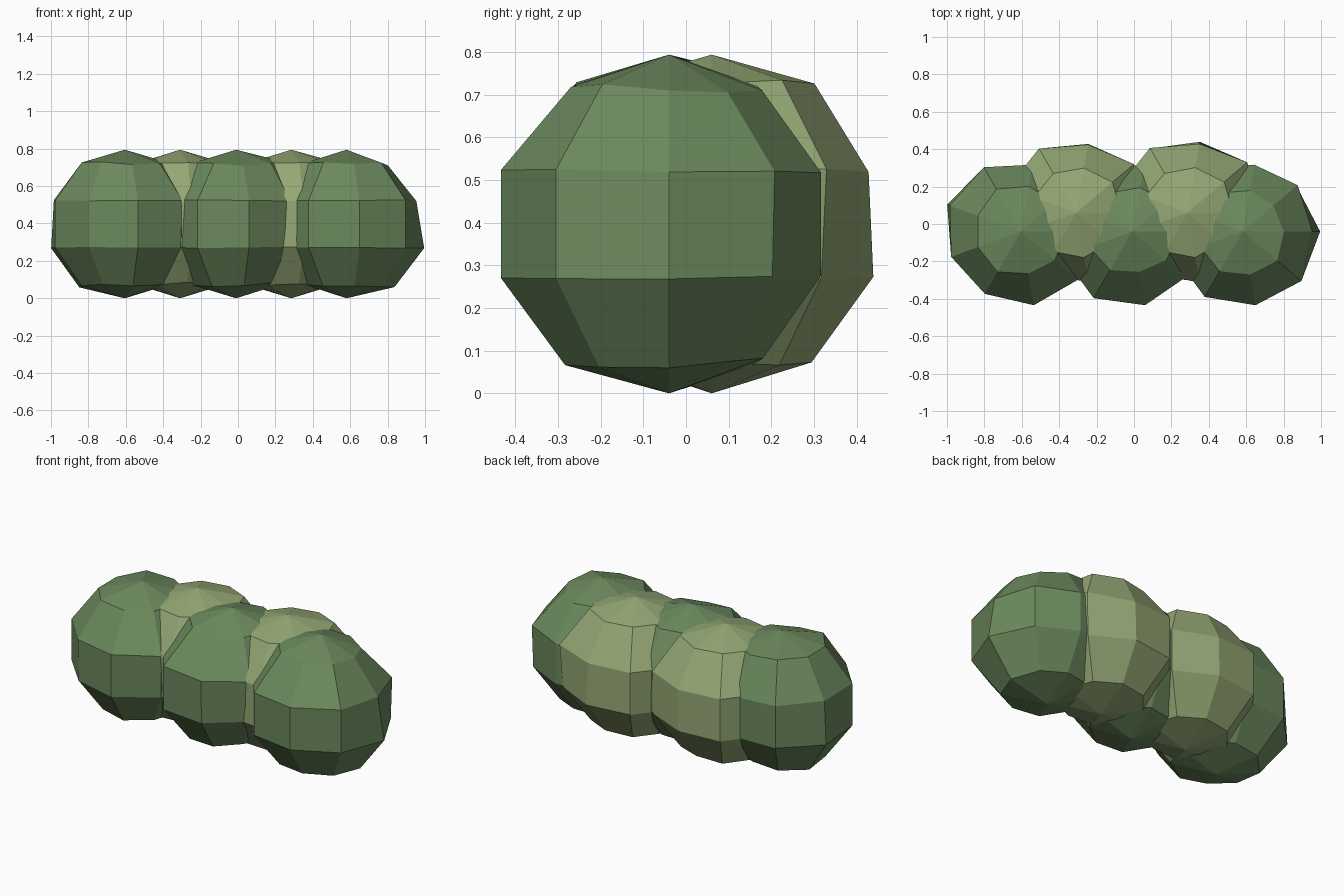
import bpy, bmesh
from math import sin, cos, pi, tau

cube = bpy.data.objects.get("Cube")
if cube:
    bpy.data.objects.remove(cube, do_unlink=True)

RADIUS = 0.397
SEGMENTS = 9
RINGS = 5


def make_material(name, color):
    mat = bpy.data.materials.new(name)
    mat.use_nodes = True
    mat.diffuse_color = color
    mat.node_tree.nodes["Principled BSDF"].inputs["Base Color"].default_value = color
    return mat


def make_clump(name, x, y, mat, crown, upper, lower):
    """Low-poly ball; each ring of points bulges sideways by percentages, and half as much in height."""
    bm = bmesh.new()
    top = bm.verts.new((0, 0, RADIUS))
    rings = []
    for ring, bulges in enumerate((crown, upper, lower, lower), start=1):
        polar = pi * ring / RINGS
        row = []
        for segment, bulge in enumerate(bulges):
            around = tau * segment / SEGMENTS
            r = RADIUS * sin(polar) * (1 + bulge / 100)
            z = RADIUS * cos(polar) * (1 + bulge / 200)
            row.append(bm.verts.new((r * cos(around), r * sin(around), z)))
        rings.append(row)
    bottom = bm.verts.new((0, 0, -RADIUS))

    # Caps and side bands
    for i in range(SEGMENTS):
        j = (i + 1) % SEGMENTS
        bm.faces.new((top, rings[0][i], rings[0][j]))
        bm.faces.new((bottom, rings[-1][j], rings[-1][i]))
        for above, below in zip(rings, rings[1:]):
            bm.faces.new((above[i], below[i], below[j], above[j]))
    bmesh.ops.recalc_face_normals(bm, faces=bm.faces)

    mesh = bpy.data.meshes.new(name)
    bm.to_mesh(mesh)
    bm.free()
    mesh.materials.append(mat)
    obj = bpy.data.objects.new(name, mesh)
    obj.location = (x, y, RADIUS)
    bpy.context.collection.objects.link(obj)


dark = make_material("dark leaf green", (0.147, 0.250, 0.110, 1))
light = make_material("light leaf green", (0.296, 0.385, 0.176, 1))

# Front row of dark clumps
make_clump("front_clump_right", -0.605, -0.04, dark,
           crown=(3, 3, 5, 12, 5, 5, 7, -2, 2),
           upper=(2, 2, -4, 5, 7, 5, 2, 6, 6),
           lower=(2, 2, -4, 5, 11, 5, 1, 6, 3))
make_clump("front_clump_middle", -0.01, -0.04, dark,
           crown=(8, 5, 2, 2, 2, 4, 2, -6, 2),
           upper=(5, 2, -4, 2, 2, 4, 9, 6, 0),
           lower=(1, 1, -4, 2, 2, 4, 9, 5, -3))
make_clump("front_clump_left", 0.58, -0.04, dark,
           crown=(-5, -8, -5, 2, 3, 3, 5, 0, 4),
           upper=(-1, 2, -4, 2, 2, 2, 7, 6, 9),
           lower=(10, 0, -4, 2, 2, 2, 7, 6, 9))

# Back row of light clumps
make_clump("back_clump_right", -0.31, 0.06, light,
           crown=(3, 9, 4, 4, 3, 2, 3, 4, 3),
           upper=(2, 7, -2, 5, 3, 1, 2, -1, 0),
           lower=(2, 6, -1, 5, 3, 1, 2, -6, 2))
make_clump("back_clump_left", 0.285, 0.06, light,
           crown=(5, 10, 5, 4, 4, 4, 3, 4, 4),
           upper=(2, 11, -1, 6, 4, 2, 0, 0, 2),
           lower=(2, 6, 2, 5, 4, 2, 3, -1, 4))
